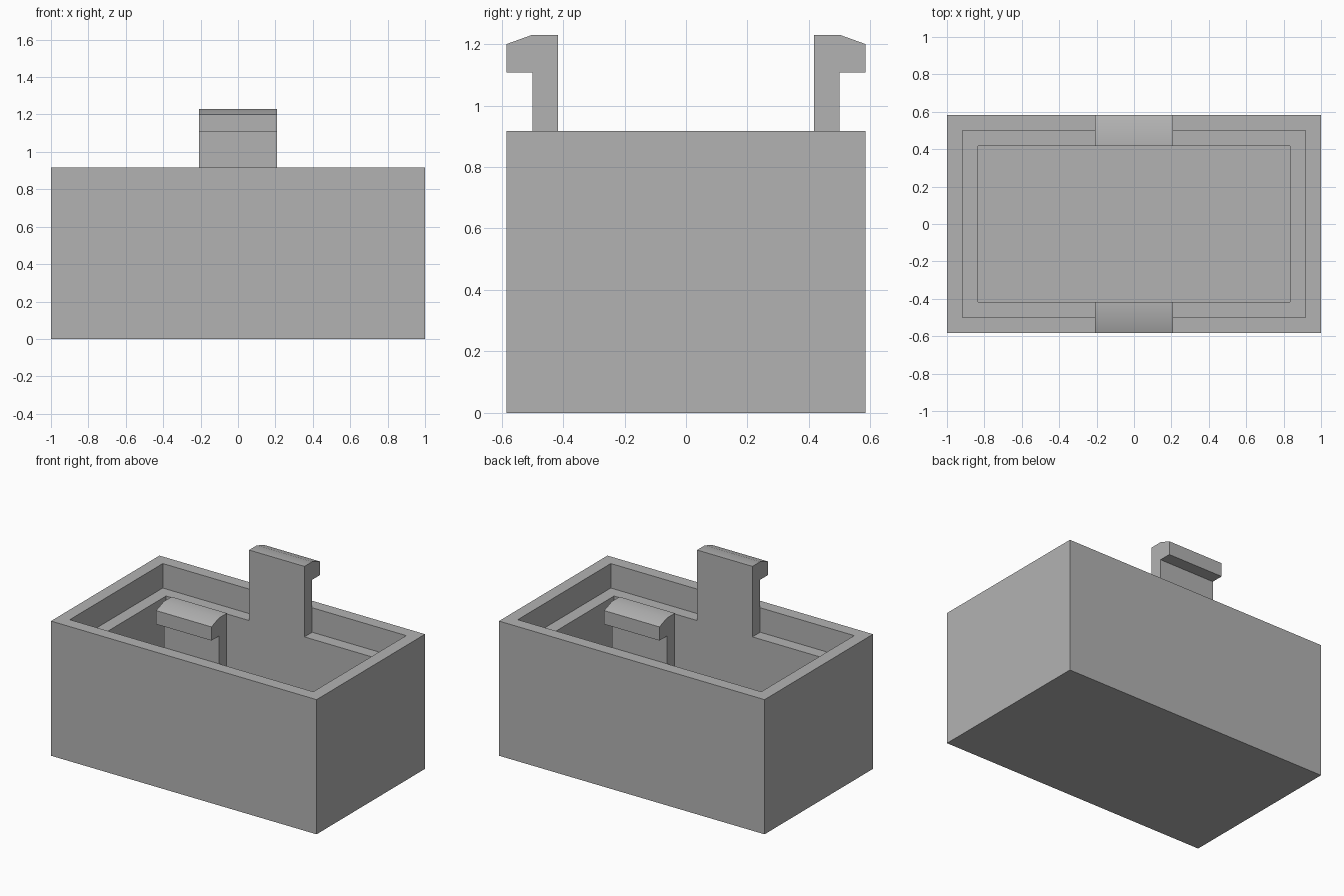
import bpy, bmesh, math

if "Cube" in bpy.data.objects:
    bpy.data.objects.remove(bpy.data.objects["Cube"], do_unlink=True)

UNIT = 1 / 12                    # wall step used throughout
HALF_X, HALF_Y = 1.0, 7 * UNIT
RIM, LEDGE, FLOOR = 11 * UNIT, 9 * UNIT, 2 * UNIT

grey = bpy.data.materials.new("plain_grey")
grey.use_nodes = True
colour = (0.45, 0.45, 0.45, 1)
grey.diffuse_color = colour
grey.node_tree.nodes["Principled BSDF"].inputs["Base Color"].default_value = colour


def finish(name, bm):
    """Turn a bmesh into a named, shaded object."""
    bmesh.ops.recalc_face_normals(bm, faces=bm.faces)
    mesh = bpy.data.meshes.new(name)
    bm.to_mesh(mesh)
    bm.free()
    mesh.materials.append(grey)
    obj = bpy.data.objects.new(name, mesh)
    bpy.context.collection.objects.link(obj)
    bpy.ops.object.select_all(action="DESELECT")
    obj.select_set(True)
    bpy.context.view_layer.objects.active = obj
    bpy.ops.object.shade_smooth_by_angle(angle=math.radians(30))
    return obj


# Box: rectangular rings (inset, height) from the base, over the rim, to the floor
bm = bmesh.new()
rings = []
for inset, z in [(0, 0), (0, RIM), (UNIT, RIM), (UNIT, LEDGE),
                 (2 * UNIT, LEDGE), (2 * UNIT, FLOOR)]:
    x, y = HALF_X - inset, HALF_Y - inset
    rings.append([bm.verts.new((sx * x, sy * y, z))
                  for sx, sy in [(-1, -1), (1, -1), (1, 1), (-1, 1)]])
for low, high in zip(rings, rings[1:]):
    for i in range(4):
        j = (i + 1) % 4
        bm.faces.new((low[i], low[j], high[j], high[i]))
bm.faces.new(rings[0])
bm.faces.new(rings[-1])
finish("box", bm)

# Clips: hooked side profile (y, z) standing on the ledge, extruded along x
CLIP_HALF = 2.5 * UNIT
IN, MID, OUT = 5 * UNIT, 6 * UNIT, 7 * UNIT
profile = [(IN, LEDGE), (MID, LEDGE), (MID, 1.107), (OUT, 1.107),
           (OUT, 1.2), (MID, 1.23), (IN, 1.23)]
for name, side in [("front_clip", -1), ("back_clip", 1)]:
    bm = bmesh.new()
    face = bm.faces.new([bm.verts.new((-CLIP_HALF, side * y, z)) for y, z in profile])
    ext = bmesh.ops.extrude_face_region(bm, geom=[face])
    verts = [v for v in ext["geom"] if isinstance(v, bmesh.types.BMVert)]
    bmesh.ops.translate(bm, verts=verts, vec=(2 * CLIP_HALF, 0, 0))
    finish(name, bm)
